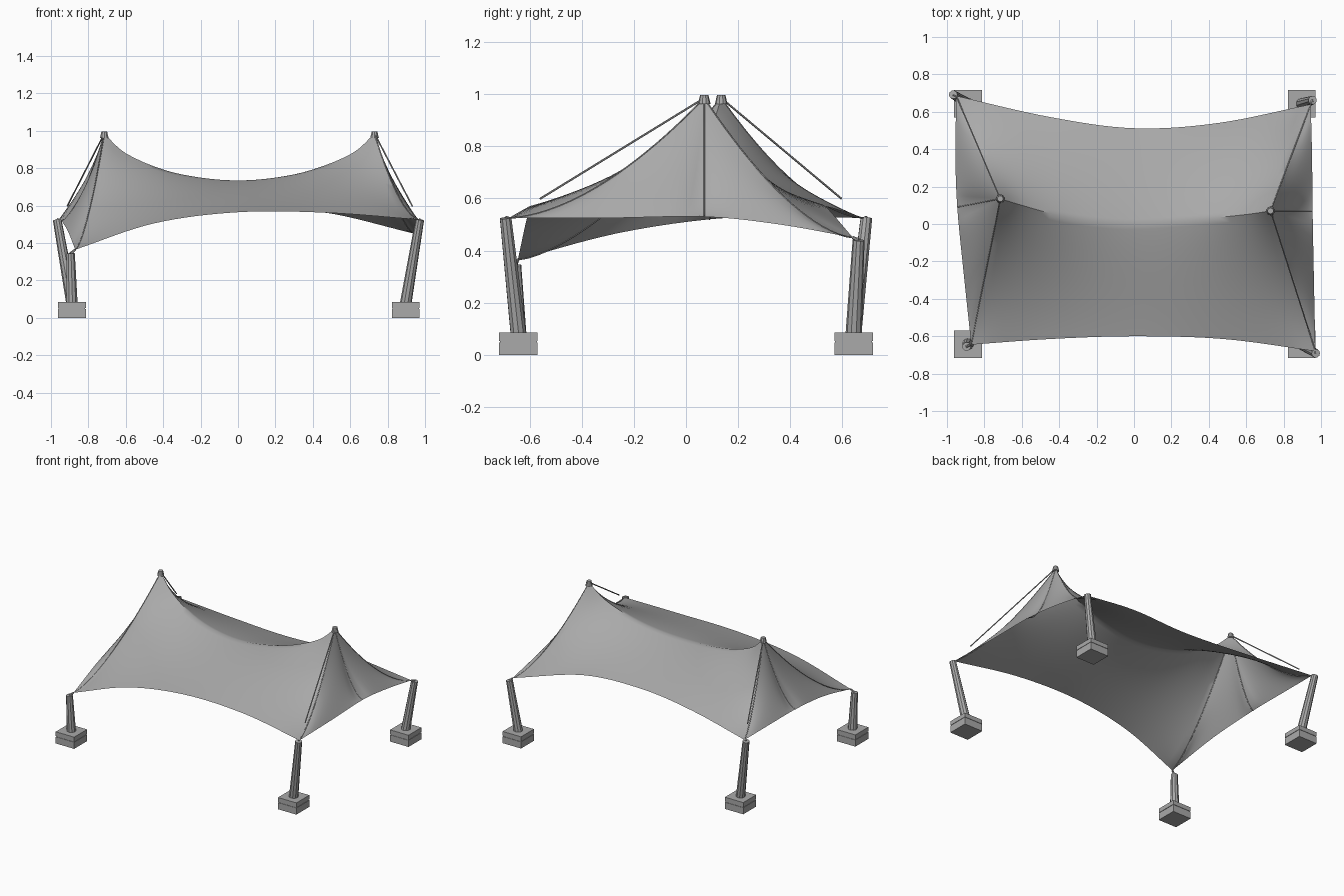
import bpy, bmesh, math
from mathutils import Vector as V

if "Cube" in bpy.data.objects:
    bpy.data.objects.remove(bpy.data.objects["Cube"])

grey = bpy.data.materials.new("canvas_grey")
grey.diffuse_color = (0.4, 0.4, 0.4, 1)
grey.use_nodes = True
grey.node_tree.nodes["Principled BSDF"].inputs["Base Color"].default_value = grey.diffuse_color

def finish(name, bm, smooth=35):
    me = bpy.data.meshes.new(name)
    bm.to_mesh(me)
    bm.free()
    me.shade_smooth()
    me.set_sharp_from_angle(angle=math.radians(smooth))
    me.materials.append(grey)
    ob = bpy.data.objects.new(name, me)
    bpy.context.collection.objects.link(ob)
    return ob

def rod(name, a, b, r1, r2, sides=8):
    a, b = V(a), V(b)
    bm = bmesh.new()
    bmesh.ops.create_cone(bm, cap_ends=True, segments=sides, radius1=r1, radius2=r2, depth=(b - a).length)
    rot = (b - a).to_track_quat('Z', 'Y')
    for v in bm.verts:
        v.co = rot @ v.co + (a + b) / 2
    return finish(name, bm)

# Curve helpers: smooth curve through points, and a hanging ridge from a peak
def spline(*pts):
    p = [V(q) for q in pts]
    p = [2 * p[0] - p[1]] + p + [2 * p[-1] - p[-2]]
    n = len(p) - 3
    def f(t):
        i = min(int(t * n), n - 1)
        s = t * n - i
        a, b, c, d = p[i:i + 4]
        return b + (c - a) * (s / 2) + (2 * a - 5 * b + 4 * c - d) * (s * s / 2) + (3 * b - a - 3 * c + d) * (s ** 3 / 2)
    return f

def ridge(a, b, p):
    def f(t):
        q = a.lerp(b, t)
        q.z = b.z + (a.z - b.z) * (1 - t) ** p
        return q
    return f

def part(f, t0, t1):
    return lambda t: f(t0 + (t1 - t0) * t)

# Key points: two mast peaks, four corners (alternating low and high)
PL, PR = V((-.715, .135, .985)), V((.73, .07, .985))
FL, FR = V((-.87, -.645, .365)), V((.97, -.68, .525))
BL, BR = V((-.95, .685, .525)), V((.945, .64, .45))
front = spline(FL, (-.45, -.615, .505), (0, -.60, .565), (.48, -.615, .562), FR)
back = spline(BL, (-.45, .572, .56), (0, .512, .575), (.45, .54, .565), BR)
left = spline(FL, (-.91, -.27, .465), (-.945, .09, .52), (-.955, .38, .53), BL)
right = spline(FR, (.962, -.3, .525), (.955, .07, .53), (.952, .36, .50), BR)
top_ridge = spline(PL, (-.6, .10, .88), (-.4, .045, .793), (-.2, .012, .75), (0, 0, .735),
                   (.2, .012, .75), (.4, .03, .793), (.61, .052, .88), PR)
r_fl, r_bl = ridge(PL, FL, 1.5), ridge(PL, BL, 1.7)
r_fr, r_br = ridge(PR, FR, 1.7), ridge(PR, BR, 1.6)
r_l, r_r = ridge(PL, left(.5), 1.65), ridge(PR, right(.5), 1.75)
at_l, at_r = (lambda t: PL.copy()), (lambda t: PR.copy())

# Fabric panels: blended between their four borders, then relaxed to a taut film
def panel(bm, top, bot, s0, s1, nu, nv, relax=250):
    c00, c10, c01, c11 = top(0), top(1), bot(0), bot(1)
    g = []
    for j in range(nv + 1):
        v = j / nv
        row = []
        for i in range(nu + 1):
            u = i / nu
            p = top(u).lerp(bot(u), v) + s0(v).lerp(s1(v), u)
            row.append(p - c00.lerp(c10, u).lerp(c01.lerp(c11, u), v))
        g.append(row)
    inner = []
    for j in range(1, nv):
        for i in range(1, nu):
            near = [g[j][i - 1], g[j][i + 1], g[j - 1][i], g[j + 1][i]]
            w = [1 / ((q - g[j][i]).xy.length_squared + 1e-6) for q in near]
            # balanced weights per direction
            wu, wv = (w[0] + w[1]) / 2, (w[2] + w[3]) / 2
            inner.append((g[j][i], near, wu / (wu + wv) / 2, wv / (wu + wv) / 2))
    for _ in range(relax):
        for p, n, wu, wv in inner:
            p.z = wu * (n[0].z + n[1].z) + wv * (n[2].z + n[3].z)
    vs = [[bm.verts.new(p) for p in row] for row in g]
    for j in range(nv):
        for i in range(nu):
            bm.faces.new((vs[j][i], vs[j][i + 1], vs[j + 1][i + 1], vs[j + 1][i]))

bm = bmesh.new()
panel(bm, top_ridge, front, r_fl, r_fr, 32, 20)
panel(bm, top_ridge, back, r_bl, r_br, 32, 20)
panel(bm, at_l, part(left, 0, .5), r_fl, r_l, 10, 20)
panel(bm, at_l, part(left, .5, 1), r_l, r_bl, 10, 20)
panel(bm, at_r, part(right, 0, .5), r_fr, r_r, 10, 20)
panel(bm, at_r, part(right, .5, 1), r_r, r_br, 10, 20)
bmesh.ops.remove_doubles(bm, verts=bm.verts, dist=.0005)
bmesh.ops.dissolve_degenerate(bm, edges=bm.edges, dist=.0003)
bmesh.ops.recalc_face_normals(bm, faces=bm.faces)
if sum(f.normal.z * f.calc_area() for f in bm.faces) < 0:
    bmesh.ops.reverse_faces(bm, faces=bm.faces)
finish("canopy", bm, 50)

# Cords sewn along the ridges
def cord(name, f, r=.003, n=20):
    cu = bpy.data.curves.new(name, 'CURVE')
    cu.dimensions = '3D'
    cu.bevel_depth = r
    cu.bevel_resolution = 0
    sp = cu.splines.new('POLY')
    sp.points.add(n)
    for i, p in enumerate(sp.points):
        p.co = (*f(i / n), 1)
    cu.materials.append(grey)
    bpy.context.collection.objects.link(bpy.data.objects.new(name, cu))

for k, f in enumerate((r_fl, r_fr, r_bl, r_br, r_l, r_r)):
    cord("ridge_cord_%d" % k, f)

# Peak caps and stay cables to the high corners
for side, p in (("left", PL), ("right", PR)):
    rod("peak_cap_" + side, p - V((0, 0, .022)), p + V((0, 0, .012)), .024, .016, 10)
rod("stay_cable_left", PL, BL.lerp(PL, .16), .004, .004, 6)
rod("stay_cable_right", PR, FR.lerp(PR, .16), .004, .004, 6)

# Corner posts on grooved footing blocks, with a shackle to the fabric
tops = {"front_left": (FL, (-.895, -.655, .345)), "front_right": (FR, (.972, -.692, .525)),
        "back_left": (BL, (-.967, .692, .525)), "back_right": (BR, (.955, .662, .44))}
for name, (corner, top) in tops.items():
    bx, by = (-.888 if top[0] < 0 else .897), math.copysign(.643, top[1])
    rod("post_" + name, (bx, by, .08), top, .031, .023, 10)
    rod("shackle_" + name, top, corner, .008, .006, 6)
    bm = bmesh.new()
    for z0, z1, w in ((0, .048, .148), (.048, .054, .142), (.054, .085, .148)):
        geo = bmesh.ops.create_cube(bm, size=1)
        for v in geo["verts"]:
            v.co = (bx + v.co.x * w, by + v.co.y * w, (z0 + z1) / 2 + v.co.z * (z1 - z0))
    finish("footing_" + name, bm)
